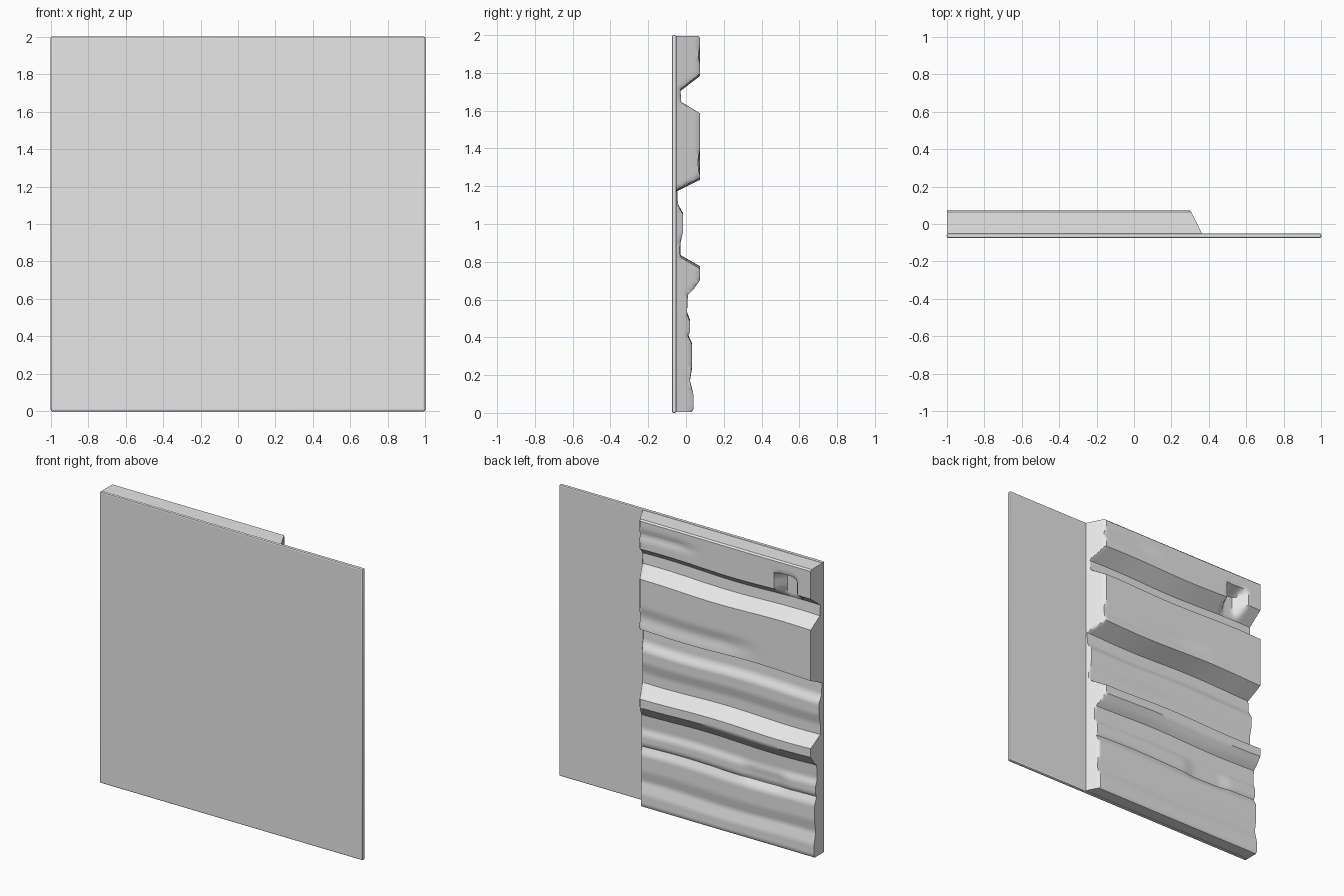
import bpy, bmesh, math

if "Cube" in bpy.data.objects:
    bpy.data.objects.remove(bpy.data.objects["Cube"], do_unlink=True)

grey = bpy.data.materials.new("plain_grey")
grey.use_nodes = True
GREY = (0.8, 0.8, 0.8, 1)
grey.diffuse_color = GREY
grey.node_tree.nodes["Principled BSDF"].inputs["Base Color"].default_value = GREY

FLOOR, INNER = -0.05, -0.062
# Ridge profile from bottom to top: (height, depth)
PROFILE = [(0.005, 0.03), (0.02, 0.04), (0.09, 0.04), (0.17, 0.02), (0.25, 0.033),
           (0.36, 0.033), (0.41, 0.01), (0.43, 0.02), (0.49, 0.02), (0.53, 0.005),
           (0.63, 0.01), (0.66, 0.04), (0.71, 0.075), (0.77, 0.075), (0.83, -0.03),
           (0.9, -0.03), (0.97, -0.015), (1.05, -0.015), (1.1, -0.043), (1.18, -0.047),
           (1.24, 0.075), (1.58, 0.075), (1.64, -0.025), (1.71, -0.03), (1.79, 0.075),
           (1.985, 0.075), (1.995, 0.065)]


def smooth(a, b, v):
    t = min(1, max(0, (v - a) / (b - a)))
    return t * t * (3 - 2 * t)


def window(a, b, soft, v):
    return smooth(a - soft, a + soft, v) * (1 - smooth(b - soft, b + soft, v))


def depth(x, z, base):
    """Ridge depth with shallow dents, the notch and the sloping end."""
    y = base
    y -= 0.012 * window(1.28, 1.36, 0.04, z) * smooth(-0.65, -0.3, x)
    y -= 0.012 * window(1.87, 1.91, 0.03, z) * smooth(-0.2, 0.05, x)
    y -= 0.012 * window(0.4, 0.5, 0.03, z) * window(-0.75, -0.45, 0.06, x)
    notch = window(-0.87, -0.74, 0.025, x) * window(1.68, 1.89, 0.025, z)
    y += (min(y, -0.02) - y) * notch
    ramp = min(1, max(0, (0.365 - x) / 0.065))
    return min(y, FLOOR - 0.004 + (0.13 * ramp))


def finish(obj, angle):
    obj.data.materials.append(grey)
    bpy.ops.object.select_all(action="DESELECT")
    obj.select_set(True)
    bpy.context.view_layer.objects.active = obj
    bpy.ops.object.shade_smooth_by_angle(angle=math.radians(angle))


def add_mesh(name, bm):
    bmesh.ops.recalc_face_normals(bm, faces=bm.faces)
    mesh = bpy.data.meshes.new(name)
    bm.to_mesh(mesh)
    bm.free()
    obj = bpy.data.objects.new(name, mesh)
    bpy.context.collection.objects.link(obj)
    return obj


# Thin backing panel with chamfered rim
bm = bmesh.new()
bmesh.ops.create_cube(bm, size=1)
for v in bm.verts:
    v.co = (v.co.x * 2, -0.0625 + v.co.y * 0.025, 1 + v.co.z * 2)
bmesh.ops.bevel(bm, geom=bm.edges[:], offset=0.009, segments=2, affect="EDGES", profile=0.5)
finish(add_mesh("panel", bm), 20)

# Rows follow the profile, columns run along the ridges
rows = []
for (z0, y0), (z1, y1) in zip(PROFILE, PROFILE[1:]):
    n = max(1, math.ceil((z1 - z0) / 0.02))
    rows += [(z0 + (z1 - z0) * i / n, y0 + (y1 - y0) * i / n) for i in range(n)]
rows.append(PROFILE[-1])
columns = [-0.999 + 0.02 * i for i in range(65)] + [0.295 + 0.01 * i for i in range(9)]

# Ridged relief, closed by a flat front and side walls
bm = bmesh.new()
grid = []
for x in columns:
    line = []
    for z, base in rows:
        sway = 0.006 * math.sin(6 * x + 4 * z) * min(1, 8 * z, 8 * (2 - z))
        line.append(bm.verts.new((x, depth(x, z, base), z + sway)))
    grid.append(line)
for a, b in zip(grid, grid[1:]):
    for i in range(len(rows) - 1):
        bm.faces.new((a[i], a[i + 1], b[i + 1], b[i]))
rim = [e for e in bm.edges if e.is_boundary]
walls = bmesh.ops.extrude_edge_only(bm, edges=rim)["geom"]
for v in walls:
    if isinstance(v, bmesh.types.BMVert):
        v.co.y = INNER
bmesh.ops.holes_fill(bm, edges=[e for e in bm.edges if e.is_boundary], sides=0)
finish(add_mesh("ridged_relief", bm), 35)
